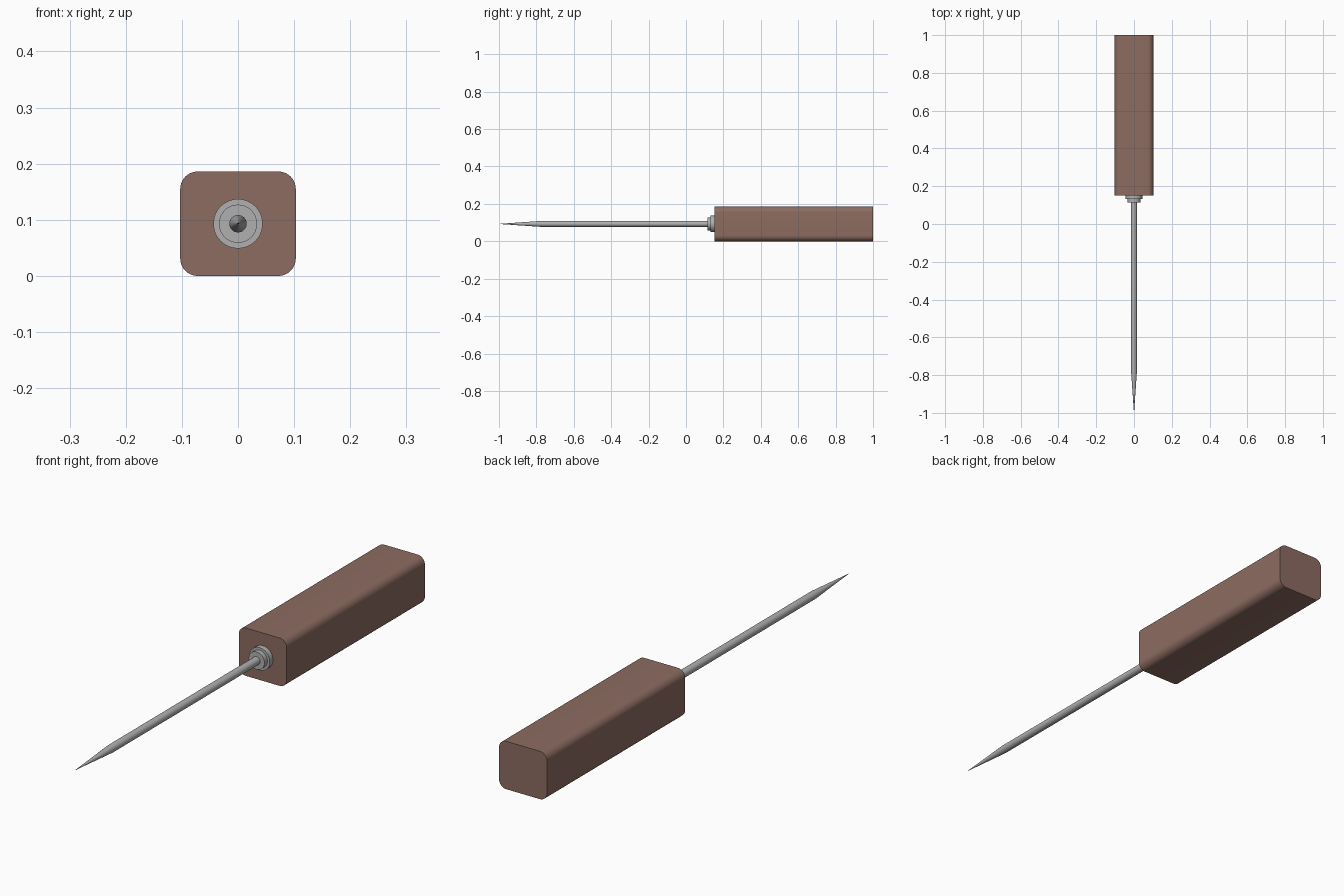
import bpy, bmesh, math

if "Cube" in bpy.data.objects:
    bpy.data.objects.remove(bpy.data.objects["Cube"])

ZC = 0.093  # height of the tool's axis


def material(name, rgb):
    m = bpy.data.materials.new(name)
    m.diffuse_color = (*rgb, 1)
    m.use_nodes = True
    m.node_tree.nodes["Principled BSDF"].inputs["Base Color"].default_value = m.diffuse_color
    return m


brown = material("brown_wood", (0.266, 0.150, 0.120))
steel = material("grey_steel", (0.434, 0.434, 0.434))


def loft(name, rings, mat):
    """Skin a list of equal-length point rings and cap both ends."""
    bm = bmesh.new()
    loops = [[bm.verts.new(p) for p in ring] for ring in rings]
    n = len(loops[0])
    for a, b in zip(loops, loops[1:]):
        for i in range(n):
            j = (i + 1) % n
            bm.faces.new((a[i], a[j], b[j], b[i]))
    bm.faces.new(loops[0])
    bm.faces.new(loops[-1])
    bmesh.ops.recalc_face_normals(bm, faces=bm.faces)
    me = bpy.data.meshes.new(name)
    bm.to_mesh(me)
    bm.free()
    me.materials.append(mat)
    ob = bpy.data.objects.new(name, me)
    bpy.context.collection.objects.link(ob)
    bpy.ops.object.select_all(action='DESELECT')
    ob.select_set(True)
    bpy.context.view_layer.objects.active = ob
    bpy.ops.object.shade_smooth_by_angle(angle=math.radians(30))
    return ob


def circle(r, y, n=48):
    return [(r * math.cos(2 * math.pi * i / n), y,
             ZC + r * math.sin(2 * math.pi * i / n)) for i in range(n)]


def rounded_rect(hx, hz, r, y, steps=10):
    pts = []
    for k, (sx, sz) in enumerate(((1, 1), (-1, 1), (-1, -1), (1, -1))):
        for i in range(steps + 1):
            a = math.pi / 2 * (k + i / steps)
            pts.append((sx * (hx - r) + r * math.cos(a), y,
                        ZC + sz * (hz - r) + r * math.sin(a)))
    return pts


# Handle: rounded block
loft("handle", [rounded_rect(0.103, ZC, 0.031, y) for y in (0.152, 1.0)], brown)

# Stepped collar where the spike enters the handle
loft("collar_large", [circle(0.044, y) for y in (0.132, 0.155)], steel)
loft("collar_small", [circle(0.034, y) for y in (0.114, 0.134)], steel)

# Spike: straight shaft with a long tapered point
loft("spike", [circle(r, y, 32) for r, y in
               ((0.0155, 0.12), (0.0155, -0.78), (0.0003, -1.0))], steel)
